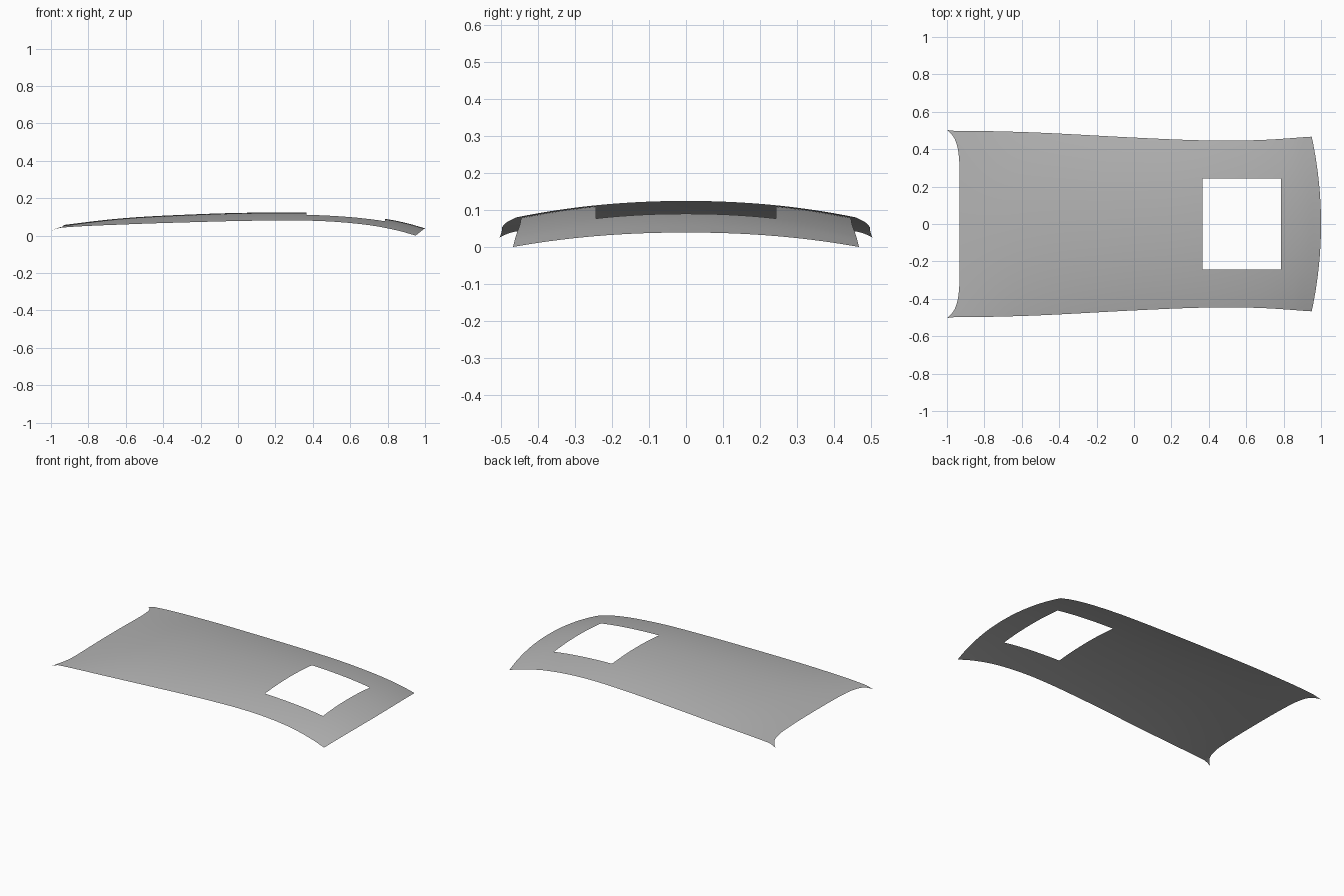
import bpy, bmesh

if "Cube" in bpy.data.objects:
    bpy.data.objects.remove(bpy.data.objects["Cube"])


def curve(pts, x):
    """Smooth interpolation through (x, value) points."""
    n = len(pts)
    i = 0
    while i < n - 2 and x > pts[i + 1][0]:
        i += 1

    def slope(k):
        a, b = pts[max(k - 1, 0)], pts[min(k + 1, n - 1)]
        return (b[1] - a[1]) / (b[0] - a[0])
    (x0, v0), (x1, v1) = pts[i], pts[i + 1]
    h = x1 - x0
    t = (x - x0) / h
    return ((2*t**3 - 3*t**2 + 1) * v0 + (t**3 - 2*t**2 + t) * h * slope(i)
            + (3*t**2 - 2*t**3) * v1 + (t**3 - t**2) * h * slope(i + 1))


# centre-line height, side-edge height, half width along the length
CENTRE = [(-1, .043), (-.93, .057), (-.6, .094), (-.2, .115), (.1, .123),
          (.36, .123), (.6, .111), (.79, .089), (.9, .067), (1, .039)]
EDGE = [(-1, .026), (-.95, .042), (-.6, .06), (-.2, .073), (.05, .079), (.3, .081),
        (.5, .075), (.7, .056), (.85, .028), (.95, 0), (1, -.015)]
WIDTH = [(-1, .503), (-.96, .498), (-.8, .497), (-.5, .488), (0, .462), (.3, .449),
         (.5, .446), (.7, .45), (.95, .467), (1, .47)]
# rear outline (x against y)
REAR = [(0, -.932), (.33, -.934), (.42, -.945), (.465, -.962), (.488, -.98), (.503, -1)]
HX0, HX1, HY = .365, .785, .243
NR, NH, NF, NI, NO = 40, 14, 10, 10, 16   # segments: rear, opening, front, inner, outer


def point(i, j):
    """i runs rear to front, j runs from -side to +side."""
    k = abs(j)
    outer = max(0, k - NI) / NO
    outer = 1 - (1 - outer) ** 1.5          # tighter rows near the edge
    y = HY * min(k, NI) / NI
    rough = y + (.503 - HY) * outer
    rear = curve(REAR, min(rough, .503))
    front = 1 - .05 * ((y + (.467 - HY) * outer) / .467) ** 2
    if i <= NR:
        x = rear + (HX0 - rear) * (i / NR) ** 1.3
    elif i <= NR + NH:
        x = HX0 + (HX1 - HX0) * (i - NR) / NH
    else:
        x = HX1 + (front - HX1) * (i - NR - NH) / NF
    w = curve(WIDTH, x)
    y += (w - HY) * outer
    c, e = curve(CENTRE, x), curve(EDGE, x)
    z = c - (c - e) * (y / w) ** 2.1
    return (x, y if j >= 0 else -y, max(z, 0))


# crowned roof skin with a rectangular roof opening
bm = bmesh.new()
ni, nj = NR + NH + NF, NI + NO
grid = {(i, j): bm.verts.new(point(i, j))
        for i in range(ni + 1) for j in range(-nj, nj + 1)}
for i in range(ni):
    for j in range(-nj, nj):
        if NR <= i < NR + NH and -NI <= j < NI:
            continue
        bm.faces.new([grid[i, j], grid[i + 1, j], grid[i + 1, j + 1], grid[i, j + 1]])
bmesh.ops.delete(bm, geom=[v for v in bm.verts if not v.link_faces], context='VERTS')
for f in bm.faces:
    f.smooth = True
mesh = bpy.data.meshes.new("roof_panel")
bm.to_mesh(mesh)
bm.free()
roof = bpy.data.objects.new("roof_panel", mesh)
bpy.context.collection.objects.link(roof)

# mid-grey paint
paint = bpy.data.materials.new("grey_paint")
paint.diffuse_color = (.45, .45, .45, 1)
paint.use_nodes = True
paint.node_tree.nodes["Principled BSDF"].inputs["Base Color"].default_value = paint.diffuse_color
mesh.materials.append(paint)
